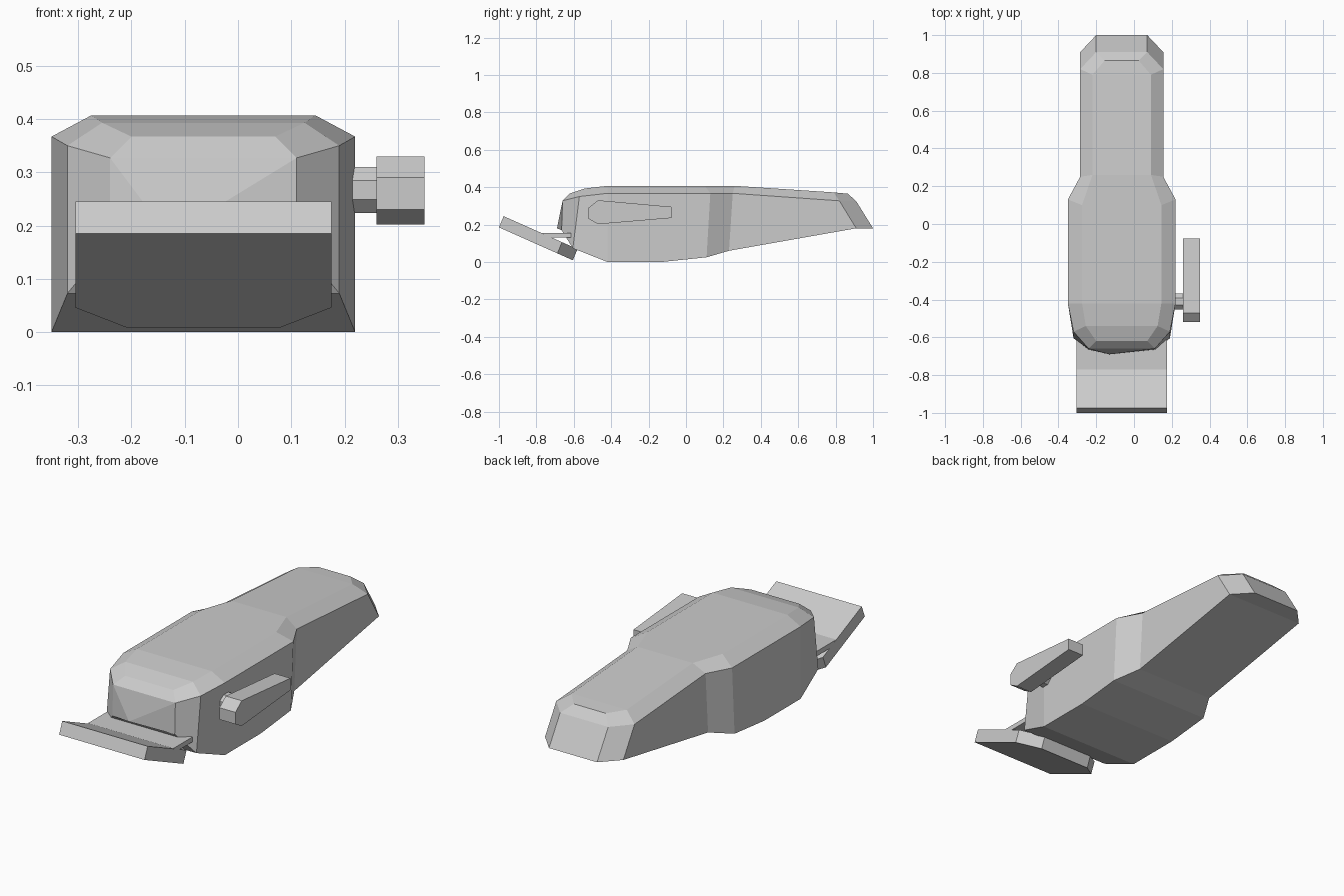
import bpy
import bmesh
import math

cube = bpy.data.objects.get("Cube")
if cube:
    bpy.data.objects.remove(cube, do_unlink=True)

CENTRE = -0.065  # the body sits left of the lever


def material(name, grey):
    mat = bpy.data.materials.new(name)
    mat.use_nodes = True
    colour = (grey, grey, grey, 1)
    mat.diffuse_color = colour
    mat.node_tree.nodes["Principled BSDF"].inputs["Base Color"].default_value = colour
    return mat


grey = material("plain grey", 0.6)


def finish(name, bm):
    bmesh.ops.recalc_face_normals(bm, faces=bm.faces)
    mesh = bpy.data.meshes.new(name)
    bm.to_mesh(mesh)
    bm.free()
    mesh.materials.append(grey)
    obj = bpy.data.objects.new(name, mesh)
    bpy.context.collection.objects.link(obj)
    return obj


def extrude_profile(name, profile, x0, x1):
    """Solid from a (y, z) outline swept along x."""
    bm = bmesh.new()
    a, b = [[bm.verts.new((x, y, z)) for y, z in profile] for x in (x0, x1)]
    bm.faces.new(a)
    bm.faces.new(b[::-1])
    for i in range(len(a)):
        j = (i + 1) % len(a)
        bm.faces.new((a[i], a[j], b[j], b[i]))
    return finish(name, bm)


# Body: each station holds bottom, shoulder and top-edge points, then mirrored
stations = [
    ((.175, -.665, .17), (.175, -.66, .327), (.135, -.62, .367)),
    ((.255, -.605, .073), (.255, -.57, .35), (.19, -.54, .393)),
    ((.285, -.42, 0), (.285, -.42, .367), (.21, -.42, .407)),
    ((.285, -.13, 0), (.285, -.13, .367), (.21, -.13, .407)),
    ((.285, .11, .025), (.285, .13, .367), (.21, .1, .407)),
    ((.22, .23, .06), (.22, .25, .367), (.155, .26, .407)),
    ((.22, .91, .18), (.22, .82, .327), (.155, .79, .372)),
    ((.135, 1, .18), (.135, .91, .325), (.09, .865, .365)),
]
bm = bmesh.new()
rings = []
for half in stations:
    ring = [bm.verts.new((CENTRE + x, y, z)) for x, y, z in half]
    ring += [bm.verts.new((CENTRE - x, y, z)) for x, y, z in reversed(half)]
    rings.append(ring)
for a, b in zip(rings, rings[1:]):
    for i in range(6):
        j = (i + 1) % 6
        bm.faces.new((a[i], a[j], b[j], b[i]))
for ring in (rings[0], rings[-1]):
    bm.faces.new(ring[1:5])
r = rings[-1]
bm.faces.new((r[0], r[1], r[4], r[5]))
# Front face comes to a slight point at its lower edge
f = rings[0]
tip = bm.verts.new((CENTRE * 2, -.69, .18))
for pair in ((f[0], f[1]), (f[1], f[4]), (f[4], f[5]), (f[5], f[0])):
    bm.faces.new((*pair, tip))
finish("body", bm)

# Blade: tilted plate with its two rear corners cut off
bm = bmesh.new()
outline = [(.24, 0), (.24, .79), (.145, 1), (-.145, 1), (-.24, .79), (-.24, 0)]
layers = []
for y, z in ((-1, .185), (-.975, .245)):
    layers.append([bm.verts.new((CENTRE + x, y + .395 * t, z - .176 * t))
                   for x, t in outline])
low, high = layers
bm.faces.new(low)
bm.faces.new(high[::-1])
for i in range(len(low)):
    j = (i + 1) % len(low)
    bm.faces.new((low[i], low[j], high[j], high[i]))
finish("blade", bm)

# Flat tab joining the blade to the body
extrude_profile("blade_tab", [(-.77, .155), (-.615, .155), (-.615, .13), (-.72, .13)],
                CENTRE - .24, CENTRE + .24)

# Tapered side lever and its pivot
extrude_profile("side_lever", [(-.52, .29), (-.47, .33), (-.078, .295),
                               (-.078, .235), (-.47, .202), (-.52, .23)], .26, .35)
pivot = [(-.41 + .0465 * math.cos(a), .267 + .0465 * math.sin(a))
         for a in (math.pi / 8 + k * math.pi / 4 for k in range(8))]
extrude_profile("lever_pivot", pivot, .205, .265)
